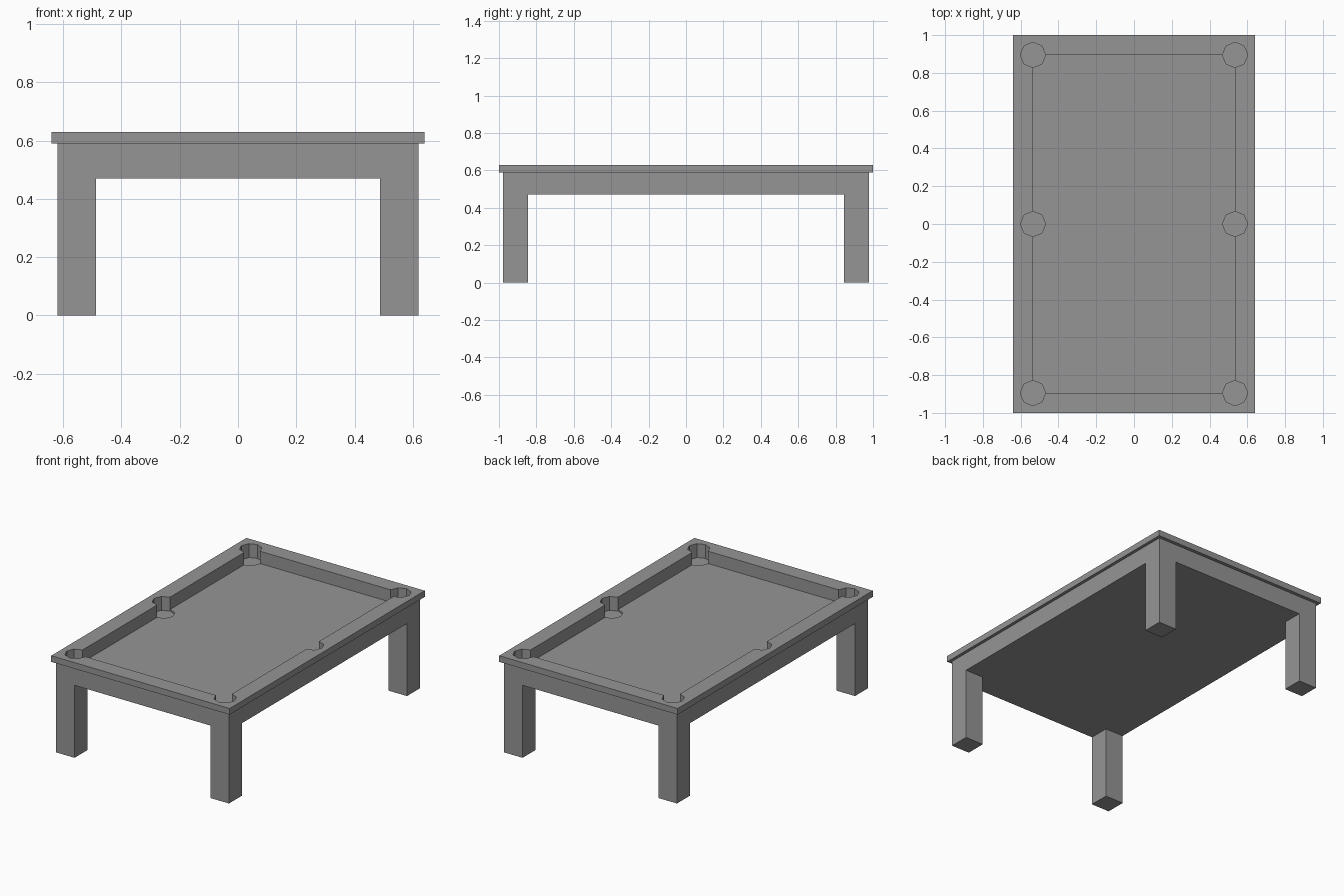
import bpy, bmesh
from math import pi

if "Cube" in bpy.data.objects:
    bpy.data.objects.remove(bpy.data.objects["Cube"], do_unlink=True)

# Single plain grey
GREY = (0.3, 0.3, 0.3, 1)
grey = bpy.data.materials.new("plain grey")
grey.use_nodes = True
grey.diffuse_color = GREY
grey.node_tree.nodes["Principled BSDF"].inputs["Base Color"].default_value = GREY

BODY_X, BODY_Y = 0.62, 0.978
RIM_X, RIM_Y = 0.64, 1.0
BOTTOM, LIP, TOP = 0.47, 0.59, 0.63
BED, POCKET_FLOOR = 0.55, 0.54
PLAY_X, PLAY_Y = 0.535, 0.895
POCKET_R, LEG = 0.067, 0.132


def finish(bm, name):
    bmesh.ops.recalc_face_normals(bm, faces=bm.faces)
    mesh = bpy.data.meshes.new(name)
    bm.to_mesh(mesh)
    bm.free()
    mesh.materials.append(grey)
    obj = bpy.data.objects.new(name, mesh)
    bpy.context.collection.objects.link(obj)
    return obj


def rect_loft(name, sections):
    """Stack rectangles given as (half x, half y, z) and cap both ends."""
    bm = bmesh.new()
    rings = [[bm.verts.new((sx * hx, sy * hy, z))
              for sx, sy in ((-1, -1), (1, -1), (1, 1), (-1, 1))]
             for hx, hy, z in sections]
    for low, high in zip(rings, rings[1:]):
        for i in range(4):
            j = (i + 1) % 4
            bm.faces.new((low[i], low[j], high[j], high[i]))
    bm.faces.new(rings[0][::-1])
    bm.faces.new(rings[-1])
    return finish(bm, name)


def pocket_cutter(x, y):
    bm = bmesh.new()
    depth = 0.2
    bmesh.ops.create_cone(bm, cap_ends=True, segments=8, radius1=POCKET_R,
                          radius2=POCKET_R, depth=depth)
    bmesh.ops.translate(bm, verts=bm.verts, vec=(x, y, POCKET_FLOOR + depth / 2))
    return finish(bm, "pocket_cutter")


def carve(target, cutter):
    cutter.hide_render = True
    mod = target.modifiers.new("carve", "BOOLEAN")
    mod.operation = "DIFFERENCE"
    mod.solver = "EXACT"
    mod.object = cutter
    bpy.context.view_layer.objects.active = target
    bpy.ops.object.modifier_apply(modifier=mod.name)
    bpy.data.objects.remove(cutter, do_unlink=True)


# Table body with overhanging rim
table = rect_loft("table_top", [(BODY_X, BODY_Y, BOTTOM), (BODY_X, BODY_Y, LIP),
                                (RIM_X, RIM_Y, LIP), (RIM_X, RIM_Y, TOP)])

# Sunken playing bed, then six octagonal pockets
carve(table, rect_loft("bed_cutter", [(PLAY_X, PLAY_Y, BED), (PLAY_X, PLAY_Y, TOP + 0.1)]))
for x in (-PLAY_X, PLAY_X):
    for y in (-PLAY_Y, 0, PLAY_Y):
        carve(table, pocket_cutter(x, y))

# Four square legs flush with the body corners
for side, sx in (("right", -1), ("left", 1)):
    for end, sy in (("front", -1), ("back", 1)):
        leg = rect_loft(f"{end}_{side}_leg", [(LEG / 2, LEG / 2, 0), (LEG / 2, LEG / 2, BOTTOM)])
        leg.location = (sx * (BODY_X - LEG / 2), sy * (BODY_Y - LEG / 2), 0)
